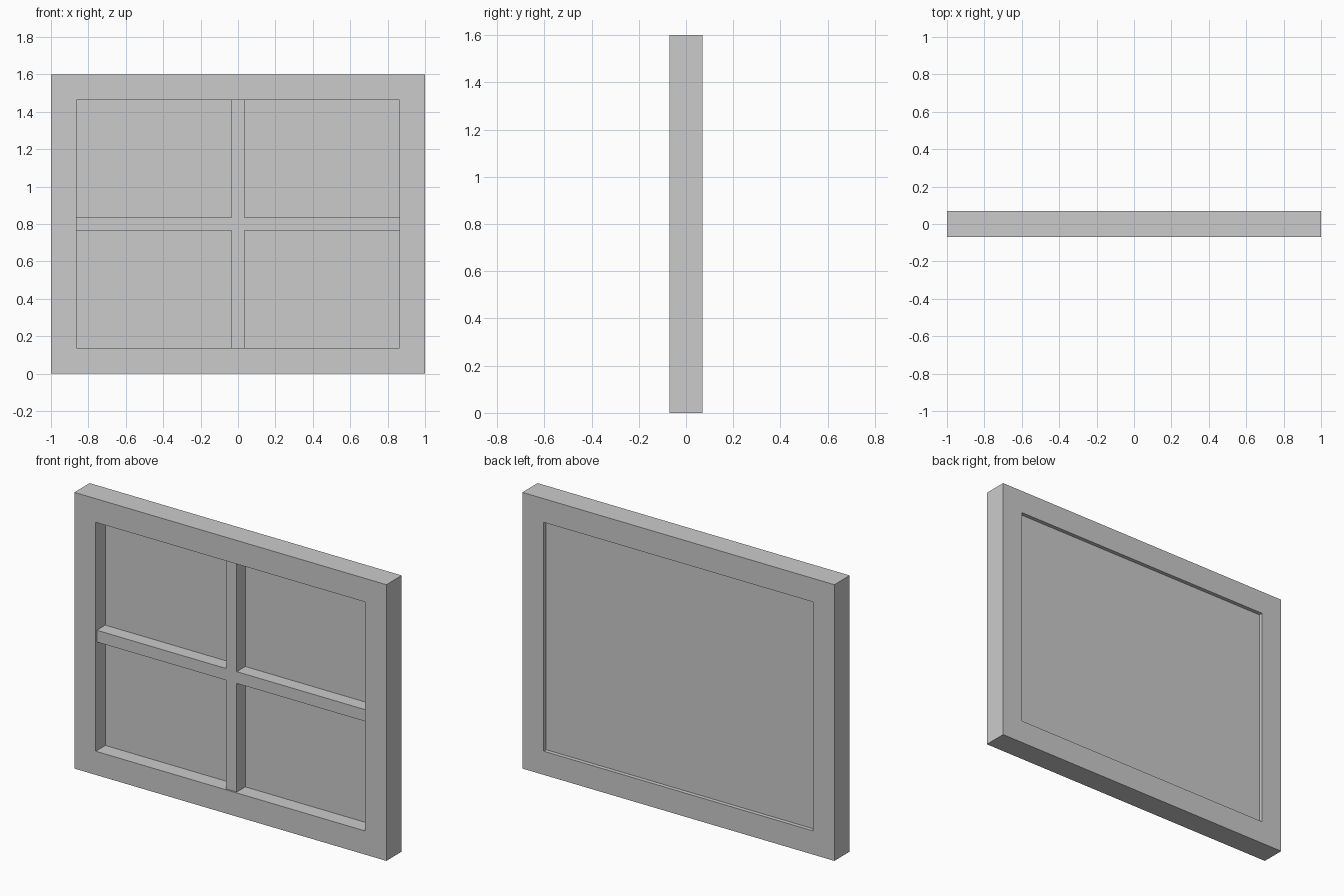
import bpy
import bmesh

old = bpy.data.objects.get("Cube")
if old:
    bpy.data.objects.remove(old, do_unlink=True)

WIDTH, HEIGHT, DEPTH = 2.0, 1.6, 0.14
BORDER = 0.137
BAR = 0.068
MID = HEIGHT / 2
OPEN_W, OPEN_H = WIDTH - 2 * BORDER, HEIGHT - 2 * BORDER
PANE_FRONT, PANE_BACK = 0.018, 0.047
BAR_FRONT = -0.06

grey = bpy.data.materials.new("light_grey")
grey.use_nodes = True
grey.diffuse_color = (0.6, 0.6, 0.6, 1)
grey.node_tree.nodes["Principled BSDF"].inputs["Base Color"].default_value = grey.diffuse_color


def finish(name, bm):
    bmesh.ops.recalc_face_normals(bm, faces=bm.faces)
    mesh = bpy.data.meshes.new(name)
    bm.to_mesh(mesh)
    bm.free()
    mesh.materials.append(grey)
    obj = bpy.data.objects.new(name, mesh)
    bpy.context.collection.objects.link(obj)
    return obj


def loop(bm, w, h, y):
    """Upright rectangle of vertices centred on the window."""
    corners = ((-1, -1), (1, -1), (1, 1), (-1, 1))
    return [bm.verts.new((sx * w / 2, y, MID + sz * h / 2)) for sx, sz in corners]


def slab(name, w, h, front, back):
    bm = bmesh.new()
    a, b = loop(bm, w, h, front), loop(bm, w, h, back)
    bm.faces.new(a)
    bm.faces.new(b)
    for i in range(4):
        j = (i + 1) % 4
        bm.faces.new((a[i], a[j], b[j], b[i]))
    return finish(name, bm)


# Outer frame: a closed rectangular ring
bm = bmesh.new()
rings = [loop(bm, w, h, y) for w, h, y in (
    (WIDTH, HEIGHT, -DEPTH / 2), (WIDTH, HEIGHT, DEPTH / 2),
    (OPEN_W, OPEN_H, DEPTH / 2), (OPEN_W, OPEN_H, -DEPTH / 2))]
for k in range(4):
    a, b = rings[k], rings[(k + 1) % 4]
    for i in range(4):
        j = (i + 1) % 4
        bm.faces.new((a[i], a[j], b[j], b[i]))
finish("outer_frame", bm)

# Pane set towards the back of the frame
slab("window_pane", OPEN_W, OPEN_H, PANE_FRONT, PANE_BACK)

# Crossing glazing bars, slightly behind the frame's front
slab("vertical_bar", BAR, OPEN_H, BAR_FRONT, PANE_FRONT)
for side, name in ((-1, "right_bar"), (1, "left_bar")):
    bar = slab(name, (OPEN_W - BAR) / 2, BAR, BAR_FRONT, PANE_FRONT)
    bar.location.x = side * (OPEN_W + BAR) / 4
